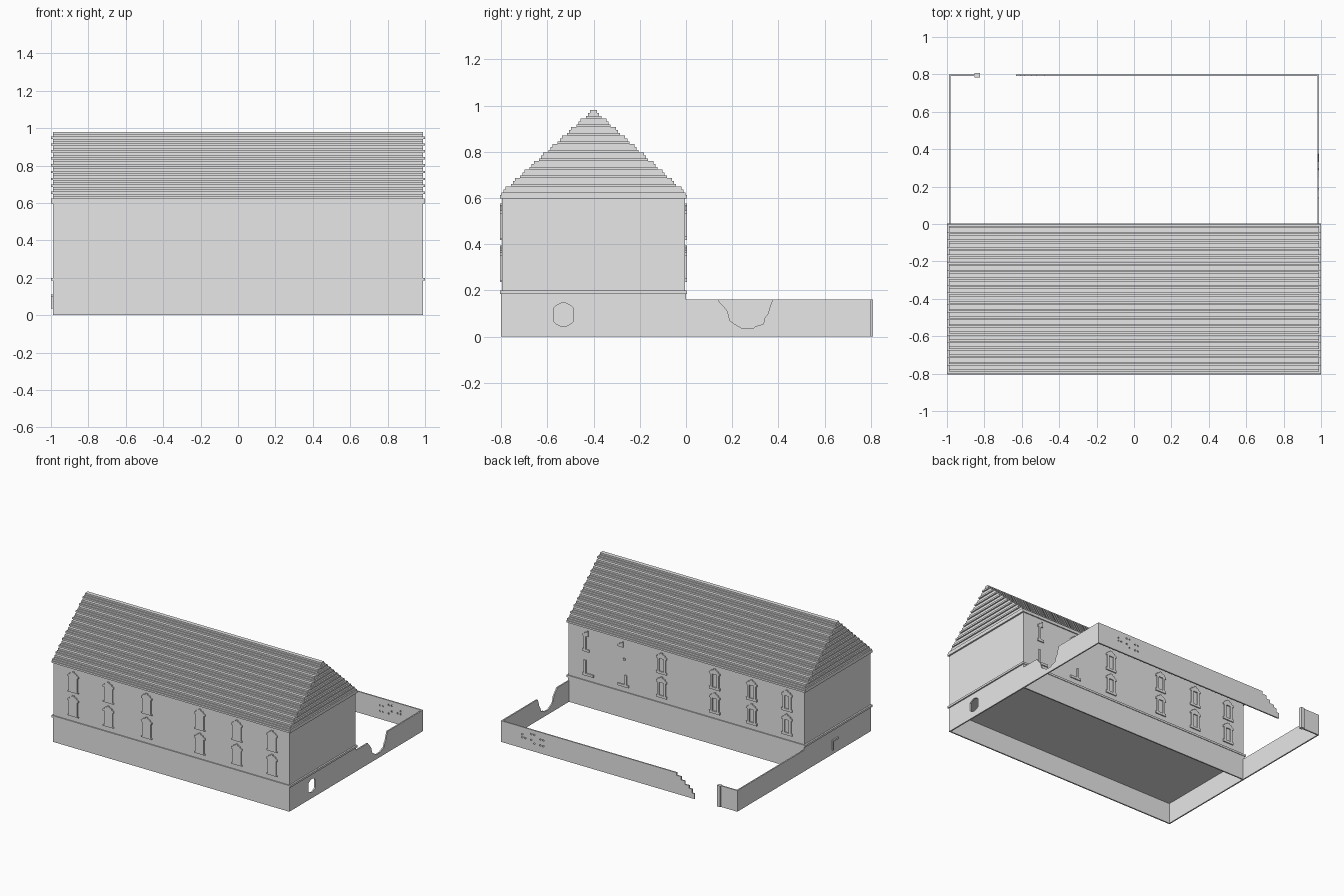
import bpy, bmesh, random
from mathutils import Vector

cube = bpy.data.objects.get("Cube")
if cube:
    bpy.data.objects.remove(cube, do_unlink=True)

GREY = (0.8, 0.8, 0.8, 1)
stone = bpy.data.materials.new("plain_grey_stone")
stone.use_nodes = True
stone.diffuse_color = GREY
stone.node_tree.nodes["Principled BSDF"].inputs["Base Color"].default_value = GREY


def prisms(name, outlines, axis, a, b):
    """Extrude 2D outlines along x (points y, z) or y (points x, z)."""
    bm = bmesh.new()
    for pts in outlines:
        ring = [bm.verts.new((a, u, v) if axis == "x" else (u, a, v)) for u, v in pts]
        face = bm.faces.new(ring)
        out = bmesh.ops.extrude_face_region(bm, geom=[face])
        shift = Vector((b - a, 0, 0) if axis == "x" else (0, b - a, 0))
        moved = [g for g in out["geom"] if isinstance(g, bmesh.types.BMVert)]
        bmesh.ops.translate(bm, vec=shift, verts=moved)
    bmesh.ops.recalc_face_normals(bm, faces=bm.faces)
    mesh = bpy.data.meshes.new(name)
    bm.to_mesh(mesh)
    bm.free()
    mesh.materials.append(stone)
    obj = bpy.data.objects.new(name, mesh)
    bpy.context.collection.objects.link(obj)
    return obj


def rect(u0, u1, v0, v1):
    return [(u0, v0), (u1, v0), (u1, v1), (u0, v1)]


def box(name, x0, x1, y0, y1, z0, z1):
    return prisms(name, [rect(x0, x1, z0, z1)], "y", y0, y1)


def cut(obj, cutter):
    cutter.hide_render = True
    mod = obj.modifiers.new("hole", "BOOLEAN")
    mod.operation = "DIFFERENCE"
    mod.solver = "EXACT"
    mod.object = cutter
    bpy.context.view_layer.update()
    dg = bpy.context.evaluated_depsgraph_get()
    mesh = bpy.data.meshes.new_from_object(obj.evaluated_get(dg))
    obj.modifiers.clear()
    obj.data = mesh
    bpy.data.objects.remove(cutter, do_unlink=True)


W = 0.99     # half length of the walls
T = 0.01     # wall thickness
YARD = 0.16  # yard wall height
BASE = 0.185

# Plinth, open underneath, with the long side walls of the yard
box("plinth_front", -W, W, -0.8, -0.8 + T, 0, BASE)
box("plinth_back", -W, W, -T, 0, 0, BASE)
side = [(-0.8, 0), (0.8, 0), (0.8, YARD)]
house_end = [(0, YARD), (0, BASE), (-0.8, BASE)]
notch = [(0.375, 0.16), (0.365, 0.135), (0.355, 0.10), (0.34, 0.08), (0.335, 0.055),
         (0.30, 0.045), (0.29, 0.035), (0.245, 0.035), (0.21, 0.055), (0.19, 0.07),
         (0.18, 0.11), (0.16, 0.135), (0.145, 0.15), (0.14, 0.16)]
prisms("right_side_wall", [side + house_end], "x", -W, -W + T)
left_wall = prisms("left_side_wall", [side + notch + house_end], "x", W - T, W)

# Rough round opening in the plinth
half = [(0.01, 0.05), (0.035, 0.037), (0.042, 0.03), (0.042, -0.03), (0.035, -0.037), (0.01, -0.05)]
ring = half + [(-y, -z) for y, z in half]
cut(left_wall, prisms("opening_cutter", [[(y - 0.53, z + 0.095) for y, z in ring]], "x", 0.9, 1.1))

# Small hood on the opposite plinth end
prisms("plinth_hood", [rect(-0.4, -0.33, 0.098, 0.11), rect(-0.34, -0.33, 0.035, 0.098)],
       "x", -1.0, -W)

# House body, bands and stepped roof
box("house_body", -W + 0.002, W - 0.002, -0.796, -0.004, 0.155, 0.6)
box("lower_band", -1, 1, -0.804, 0.004, BASE, 0.2)
box("upper_band", -1, 1, -0.804, 0.004, 0.598, 0.612)
STEP = 0.0368
for course in range(10):
    for row in range(3):
        h = 0.398 - 0.0405 * course - 0.009 * row
        x = 1.0 if row == 0 else W
        z = 0.612 + STEP * (course + row / 3)
        box(f"roof_course_{course}_{row}", -x, x, -0.4 - h, -0.4 + h, z, z + STEP / 3)

# Windows: raised plates on the front, raised open frames on the back
HEAD = [(0.045, 0.115), (0.045, 0.128), (0.03, 0.135), (0.03, 0.143), (0.008, 0.15), (0.008, 0.158)]
HEAD += [(-x, z) for x, z in reversed(HEAD)]
PLATE = [(-0.045, 0), (0.045, 0), (0.045, 0.008), (0.036, 0.008), (0.036, 0.115)]
PLATE += HEAD + [(-0.036, 0.115), (-0.036, 0.008), (-0.045, 0.008)]
SILL = rect(-0.045, 0.045, 0, 0.018)
JAMBS = [rect(-0.036, -0.018, 0.018, 0.115), rect(0.018, 0.036, 0.018, 0.115)]
FRAME = [HEAD, SILL] + JAMBS
HALF_HEAD = HEAD[:6] + [(0, 0.158), (0, 0.115)]
# Broken remains of frames, keyed by column and row
BROKEN = {(0, 0): [SILL, JAMBS[1]],
          (0, 1): [HALF_HEAD, JAMBS[1], rect(-0.01, 0.045, 0, 0.018)],
          (1, 0): [SILL, rect(-0.03, -0.012, 0.018, 0.09)],
          (1, 1): [HALF_HEAD, rect(-0.015, 0.0, 0.02, 0.035)]}


def placed(outlines, x, z):
    return [[(u + x, v + z) for u, v in o] for o in outlines]


for col, x in enumerate((-0.82, -0.525, -0.205, 0.24, 0.55, 0.845)):
    for row, z in enumerate((0.237, 0.418)):
        prisms(f"front_window_{col}_{row}", placed([PLATE], x, z), "y", -0.804, -0.796)
        shape = BROKEN.get((col, row), FRAME)
        prisms(f"back_window_{col}_{row}", placed(shape, -x, z), "y", -0.004, 0.004)

# Rear yard wall with a crumbled end at the gateway
crumbled = [(-0.63, 0.04), (-0.61, 0.04), (-0.61, 0.07), (-0.585, 0.07), (-0.585, 0.09),
            (-0.55, 0.09), (-0.55, 0.115), (-0.52, 0.115), (-0.52, 0.14), (-0.48, 0.14)]
outline = [(W, 0), (-0.63, 0)] + crumbled + [(-0.48, YARD), (W, YARD)]
rear = prisms("rear_yard_wall", [outline], "y", 0.79, 0.8)

# Scattered small holes
random.seed(4)
cells = random.sample([(i, j) for i in range(9) for j in range(4)], 11)
holes = []
for i, j in cells:
    u, v = 0.63 + 0.025 * i, 0.055 + 0.022 * j
    holes.append(rect(u, u + 0.011, v, v + 0.011))
cut(rear, prisms("hole_cutter", holes, "y", 0.75, 0.85))

# Gateway stub and post
box("gate_wall", -W, -0.84, 0.79, 0.8, 0, YARD)
box("gate_post", -0.852, -0.824, 0.782, 0.808, 0, YARD)
